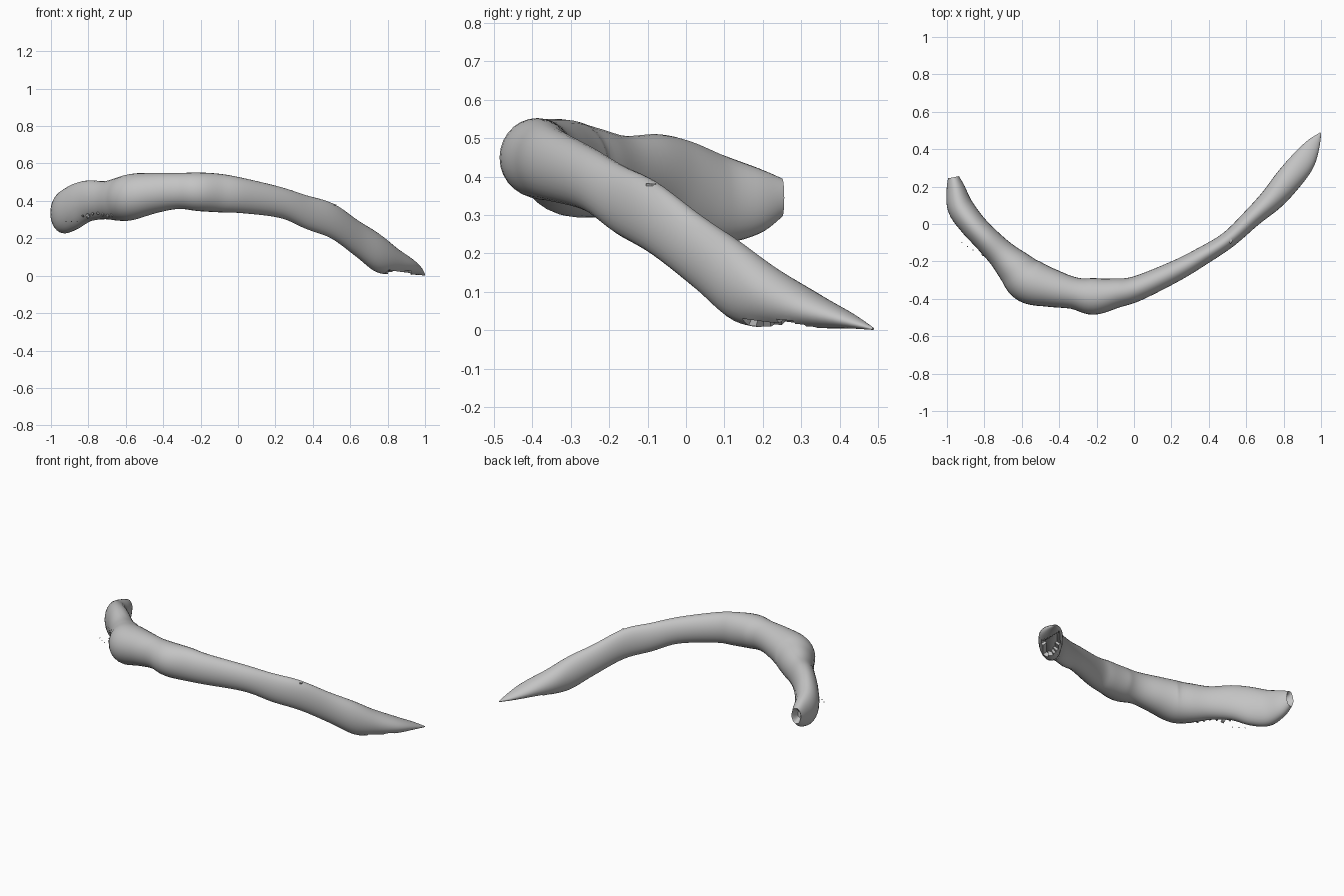
import bpy
import bmesh
import math
import random
from mathutils import Vector

if "Cube" in bpy.data.objects:
    bpy.data.objects.remove(bpy.data.objects["Cube"], do_unlink=True)

random.seed(4)
SIDES = 28
STEPS = 5

bone = bpy.data.materials.new("bone_grey")
bone.use_nodes = True
GREY = (0.55, 0.55, 0.55, 1)
bone.diffuse_color = GREY
bone.node_tree.nodes["Principled BSDF"].inputs["Base Color"].default_value = GREY

# Stations along the shaft: centre x, y, z, half thickness, half height
STATIONS = [
    (-.965, .25, .345, .03, .05), (-.953, .19, .336, .05, .085),
    (-.928, .09, .342, .07, .116), (-.865, 0, .372, .07, .123),
    (-.795, -.075, .4, .07, .11), (-.71, -.16, .404, .078, .102),
    (-.635, -.235, .41, .1, .116), (-.56, -.305, .422, .12, .124),
    (-.44, -.343, .442, .102, .108), (-.32, -.37, .453, .085, .096),
    (-.217, -.387, .449, .098, .103), (-.1, -.37, .442, .08, .103),
    (.015, -.345, .43, .067, .095), (.225, -.25, .392, .056, .083),
    (.365, -.172, .34, .049, .09), (.505, -.083, .292, .045, .095),
    (.635, .037, .2, .051, .097), (.74, .135, .126, .064, .104),
    (.82, .23, .083, .071, .077), (.9, .33, .052, .066, .047),
    (.955, .42, .027, .04, .022), (.998, .487, .004, .004, .003),
]


def smooth_stations(points, steps):
    """Interpolate the stations with a Catmull-Rom spline."""
    pts = [Vector(p) for p in points]
    result = []
    for i in range(len(pts) - 1):
        a, b = pts[max(i - 1, 0)], pts[i]
        c, d = pts[i + 1], pts[min(i + 2, len(pts) - 1)]
        for s in range(steps):
            t = s / steps
            result.append(b + (c - a) * (t / 2)
                          + (a * 2 - b * 5 + c * 4 - d) * (t * t / 2)
                          + (b * 3 - a - c * 3 + d) * (t ** 3 / 2))
    result.append(pts[-1])
    return result


def finish(name, bm, angle):
    """Turn a bmesh into a shaded object."""
    bmesh.ops.recalc_face_normals(bm, faces=bm.faces)
    mesh = bpy.data.meshes.new(name)
    bm.to_mesh(mesh)
    bm.free()
    mesh.materials.append(bone)
    obj = bpy.data.objects.new(name, mesh)
    bpy.context.collection.objects.link(obj)
    bpy.ops.object.select_all(action="DESELECT")
    obj.select_set(True)
    bpy.context.view_layer.objects.active = obj
    bpy.ops.object.shade_smooth_by_angle(angle=math.radians(angle))


# Curved shaft: oval rings lofted along the path, standing across its heading
bm = bmesh.new()
path = smooth_stations(STATIONS, STEPS)
rings = []
for i, p in enumerate(path):
    ahead, behind = path[min(i + 1, len(path) - 1)], path[max(i - 1, 0)]
    across = Vector((ahead[1] - behind[1], behind[0] - ahead[0], 0)).normalized()
    ring = []
    for k in range(SIDES):
        a = math.tau * k / SIDES
        co = Vector(p[:3]) + across * (p[3] * math.cos(a))
        co.z += p[4] * math.sin(a)
        ring.append(bm.verts.new(co))
    rings.append(ring)
for r, s in zip(rings, rings[1:]):
    for k in range(SIDES):
        n = (k + 1) % SIDES
        bm.faces.new((r[k], r[n], s[n], s[k]))
bm.faces.new(rings[-1])

# Hollow socket sunk into the head end
socket = bm.faces.new(rings[0])
inward = (Vector(path[3][:3]) - Vector(path[0][:3])).normalized()
for scale, depth in ((.78, .01), (.5, .04)):
    centre = socket.calc_center_median()
    geom = bmesh.ops.extrude_discrete_faces(bm, faces=[socket])
    socket = geom["faces"][0]
    for v in socket.verts:
        v.co = centre + (v.co - centre) * scale + inward * depth

# Shallow hollow under the pointed end
bmesh.ops.recalc_face_normals(bm, faces=bm.faces)
bm.normal_update()
under = [f for f in bm.faces if f.normal.z < -.75
         and .79 < f.calc_center_median().x < .93]
bmesh.ops.inset_region(bm, faces=under, thickness=.008, depth=-.022,
                       use_even_offset=True)
finish("rib_shaft", bm, 50)


# Broken spurs and crumbs along the outer side of the neck
def shard(bm, centre, size):
    made = bmesh.ops.create_icosphere(bm, subdivisions=1, radius=size)
    for v in made["verts"]:
        v.co = v.co * random.uniform(.5, 1.2) + Vector(centre)


bm = bmesh.new()
for i in range(7):
    t = i / 6
    shard(bm, (-.83 + t * .16, -.13 - t * .16, .32 + random.uniform(-.01, .03)),
          random.uniform(.008, .016))
for i in range(3):
    shard(bm, (-.92 + i * .03, -.1 - i * .02, .29), .004)
finish("neck_spurs", bm, 20)

# Small raised nub on the upper edge of the shaft
bm = bmesh.new()
shard(bm, (.515, -.09, .375), .014)
finish("edge_nub", bm, 20)
